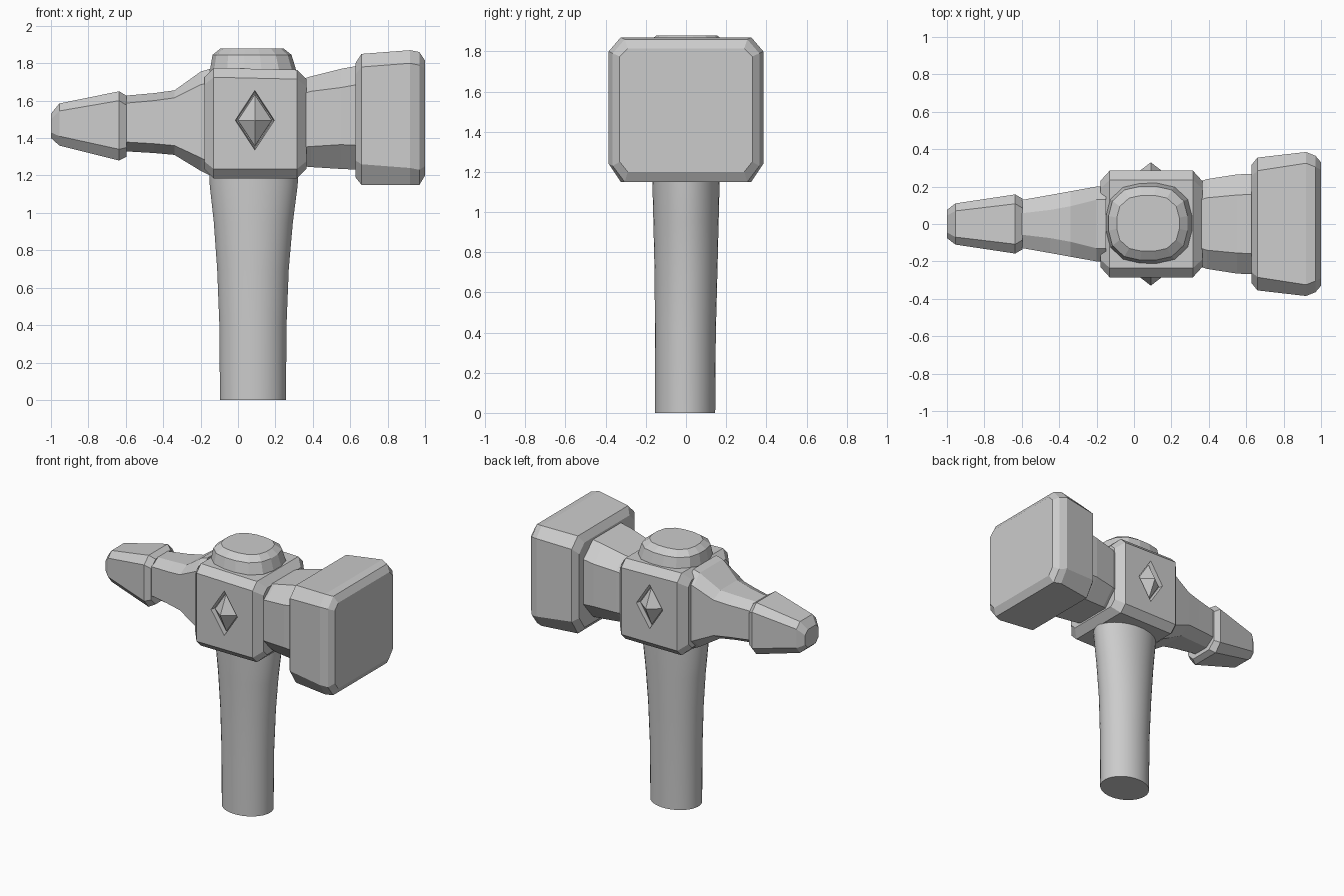
import bpy, bmesh, math


def loft(name, rings, smooth=False):
    """Skin a list of equal-length point rings and cap both ends."""
    bm = bmesh.new()
    loops = [[bm.verts.new(p) for p in ring] for ring in rings]
    n = len(loops[0])
    for a, b in zip(loops, loops[1:]):
        for i in range(n):
            j = (i + 1) % n
            bm.faces.new((a[i], a[j], b[j], b[i]))
    bm.faces.new(loops[0])
    bm.faces.new(loops[-1])
    bmesh.ops.recalc_face_normals(bm, faces=bm.faces)
    me = bpy.data.meshes.new(name)
    bm.to_mesh(me)
    bm.free()
    ob = bpy.data.objects.new(name, me)
    bpy.context.collection.objects.link(ob)
    if smooth:
        bpy.context.view_layer.objects.active = ob
        ob.select_set(True)
        bpy.ops.object.shade_smooth_by_angle(angle=math.radians(35))
        ob.select_set(False)
    return ob


def octagon(x, w, z0, z1, cy, c0, c1):
    """Chamfered rectangle across x: half width, bottom, top, chamfers (y, bottom z, top z)."""
    half = [(w - cy, z0), (w, z0 + c0), (w, z1 - c1), (w - cy, z1)]
    return [(x, y, z) for y, z in half] + [(x, -y, z) for y, z in reversed(half)]


def oval(z, cx, rx, ry, cy=0.0, n=40, power=2.0):
    """Ellipse or rounded square at height z."""
    pts = []
    for i in range(n):
        a = 2 * math.pi * (i + 0.5) / n
        c, s = math.cos(a), math.sin(a)
        k = (abs(c) ** power + abs(s) ** power) ** (-1 / power)
        pts.append((cx + rx * k * c, cy + ry * k * s, z))
    return pts


def diamond(y, s):
    return [(0.09 + 0.105 * s, y, 1.495), (0.09, y, 1.495 + 0.16 * s),
            (0.09 - 0.105 * s, y, 1.495), (0.09, y, 1.495 - 0.16 * s)]


# Flared oval handle
loft("handle", [oval(0, 0.08, 0.177, 0.15, -0.004), oval(0.4, 0.08, 0.180, 0.152, -0.003),
                oval(0.7, 0.08, 0.192, 0.157), oval(0.95, 0.082, 0.212, 0.163),
                oval(1.15, 0.084, 0.236, 0.168), oval(1.3, 0.084, 0.24, 0.17)], smooth=True)

# Handle end showing on top of the head
loft("top_cap", [oval(z, cx, rx, ry, 0.004, 16, 2.7) for z, cx, rx, ry in
                 ((1.70, 0.08, 0.23, 0.215), (1.77, 0.08, 0.23, 0.215),
                  (1.845, 0.075, 0.212, 0.198), (1.88, 0.075, 0.168, 0.15))])

# Central block
block = loft("center_block", [octagon(*s) for s in (
    (-0.18, 0.23, 1.235, 1.725, 0.04, 0.04, 0.04), (-0.13, 0.285, 1.185, 1.775, 0.05, 0.05, 0.05),
    (0.315, 0.285, 1.185, 1.765, 0.05, 0.05, 0.05), (0.365, 0.23, 1.235, 1.715, 0.04, 0.04, 0.04))])

# Wide neck and striking head
loft("striker_neck", [octagon(*s) for s in (
    (0.33, 0.22, 1.25, 1.71, 0.10, 0.10, 0.08), (0.39, 0.24, 1.245, 1.73, 0.10, 0.11, 0.08),
    (0.55, 0.265, 1.235, 1.77, 0.11, 0.13, 0.10), (0.66, 0.27, 1.23, 1.79, 0.11, 0.13, 0.10))])
loft("striker_head", [octagon(*s) for s in (
    (0.628, 0.315, 1.19, 1.80, 0.06, 0.09, 0.06), (0.66, 0.355, 1.15, 1.85, 0.07, 0.11, 0.07),
    (0.92, 0.385, 1.15, 1.87, 0.06, 0.09, 0.07), (0.97, 0.365, 1.15, 1.86, 0.06, 0.08, 0.07),
    (1.0, 0.33, 1.20, 1.815, 0.04, 0.05, 0.04))])

# Narrow neck and tapered peen
loft("peen_neck", [octagon(*s) for s in (
    (-0.15, 0.20, 1.20, 1.77, 0.07, 0.07, 0.07), (-0.20, 0.20, 1.225, 1.755, 0.07, 0.07, 0.07),
    (-0.34, 0.175, 1.31, 1.655, 0.08, 0.05, 0.04), (-0.45, 0.155, 1.32, 1.64, 0.08, 0.05, 0.04),
    (-0.62, 0.125, 1.33, 1.625, 0.07, 0.05, 0.04))])
loft("peen_tip", [octagon(*s) for s in (
    (-0.595, 0.135, 1.30, 1.625, 0.05, 0.05, 0.05), (-0.635, 0.158, 1.28, 1.65, 0.05, 0.06, 0.05),
    (-0.955, 0.11, 1.36, 1.585, 0.04, 0.05, 0.04), (-1.0, 0.075, 1.40, 1.53, 0.03, 0.03, 0.03))])

# Sunken diamond with a raised stud on front and back
for side, label in ((-1, "front"), (1, "back")):
    cutter = loft(label + "_recess_cutter", [diamond(side * 0.25, 0.93), diamond(side * 0.32, 1.06)])
    cutter.hide_render = True
    cutter.hide_set(True)
    mod = block.modifiers.new(label + "_recess", "BOOLEAN")
    mod.operation = "DIFFERENCE"
    mod.solver = "EXACT"
    mod.object = cutter
    loft(label + "_diamond_stud", [diamond(side * 0.24, 0.89), diamond(side * 0.26, 0.86),
                                   diamond(side * 0.328, 0.02)])
